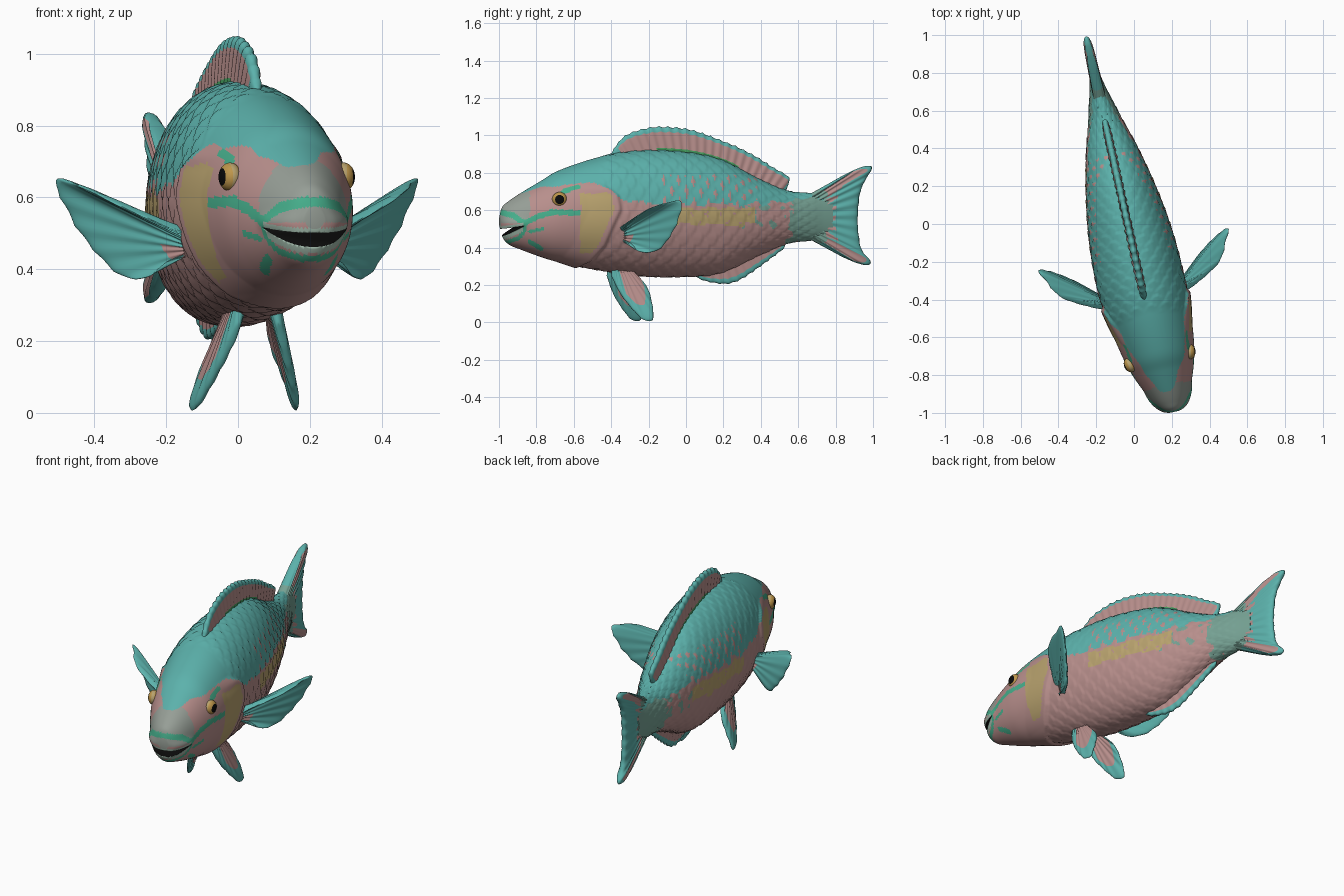
import bpy, bmesh, math
from mathutils import Vector, Matrix, noise

if "Cube" in bpy.data.objects:
    bpy.data.objects.remove(bpy.data.objects["Cube"])

# ---- palette (sRGB -> linear flat colours)
def lin(c):
    c /= 255
    return c / 12.92 if c < .04045 else ((c + .055) / 1.055) ** 2.4
PALETTE = [("teal", 92, 178, 172), ("dusty pink", 184, 143, 140), ("tan", 184, 162, 110),
           ("grey snout", 150, 158, 150), ("sea green", 70, 175, 140), ("leaf green", 70, 160, 95),
           ("pale teal", 118, 162, 148), ("black", 10, 10, 10), ("eye amber", 190, 150, 75),
           ("pale beak", 160, 185, 170)]
TEAL, PINK, TAN, GREY, SEA, LEAF, PALE, BLACK, AMBER, BEAK = range(10)
MATS = []
for n, *rgb in PALETTE:
    m = bpy.data.materials.new(n)
    m.diffuse_color = (*map(lin, rgb), 1)
    m.use_nodes = True
    m.node_tree.nodes["Principled BSDF"].inputs["Base Color"].default_value = m.diffuse_color
    MATS.append(m)

# fish is turned about z; STRETCH converts side-view lengths to true lengths
TURN = Matrix.Translation((-.032, -.007, 0)) @ Matrix.Rotation(math.radians(12.5), 4, 'Z')
STRETCH = Matrix.Translation((0, .007, 0)) @ Matrix.Diagonal((1, 1.024, 1, 1))

def interp(table, x):
    if x <= table[0][0]:
        return table[0][1]
    for (a, p), (b, q) in zip(table, table[1:]):
        if x <= b:
            return p + (q - p) * (x - a) / (b - a)
    return table[-1][1]

def catmull(P, i, t):
    a, b, c, d = (P[min(max(k, 0), len(P) - 1)] for k in (i - 1, i, i + 1, i + 2))
    return .5 * (2 * b + (c - a) * t + (2 * a - 5 * b + 4 * c - d) * t * t + (3 * b - a - 3 * c + d) * t ** 3)

def spline(pts, n):
    P = [Vector(p) for p in pts]
    D = [catmull(P, i, k / 12) for i in range(len(P) - 1) for k in range(12)] + [P[-1]]
    s = [0]
    for a, b in zip(D, D[1:]):
        s.append(s[-1] + (b - a).length)
    table = list(zip(s, D))
    return [interp(table, s[-1] * k / n) for k in range(n + 1)]

def finish(name, bm, matrix, angle=40):
    bmesh.ops.recalc_face_normals(bm, faces=bm.faces)
    me = bpy.data.meshes.new(name)
    bm.to_mesh(me)
    bm.free()
    for m in MATS:
        me.materials.append(m)
    me.transform(matrix)
    ob = bpy.data.objects.new(name, me)
    bpy.context.collection.objects.link(ob)
    bpy.ops.object.select_all(action='DESELECT')
    ob.select_set(True)
    bpy.context.view_layer.objects.active = ob
    bpy.ops.object.shade_smooth_by_angle(angle=math.radians(angle))
    return ob

# ---- body: lofted ellipses (side-view y, top z, bottom z, half width)
STATIONS = [Vector(s) for s in [
    (-1.0, .575, .52, .02), (-.985, .62, .455, .055), (-.95, .65, .415, .088), (-.89, .69, .39, .118),
    (-.78, .755, .35, .163), (-.675, .815, .32, .192), (-.46, .885, .28, .224), (-.25, .917, .25, .23),
    (-.03, .912, .245, .216), (.18, .87, .265, .183), (.39, .765, .36, .135), (.55, .70, .425, .086),
    (.69, .69, .44, .05), (.78, .69, .45, .03)]]
GILL = [(.29, -.62), (.335, -.515), (.415, -.445), (.52, -.40), (.6, -.36), (.68, -.375), (.745, -.47)]
BEND = [(-1, .026), (-.65, .014), (-.3, 0)]    # the head curves slightly sideways

def scale_height(y, theta):
    a, b = y / .08, theta / math.tau * 34
    best = 0
    for j in (math.floor(b), math.floor(b) + 1):
        db = abs(b - j)
        edge = .5 * (j % 2) + .6 * math.sqrt(max(0, 1 - db * db))
        best = max(best, 1 - (edge - a) % 1 - .5 * db)
    return best

def behind_gill(y, z):
    return y - (interp(GILL, z) if z < .745 else -.47)

bm = bmesh.new()
NA, rings = 180, []
params = [(i, k / n) for i in range(len(STATIONS) - 1)
          for n in [max(5, round((STATIONS[i + 1][0] - STATIONS[i][0]) / .008))] for k in range(n)]
for i, t in params + [(len(STATIONS) - 2, 1)]:
    y, top, bot, hw = catmull(STATIONS, i, t)
    zc, hh, ring = (top + bot) / 2, (top - bot) / 2, []
    for k in range(NA):
        th = math.tau * k / NA
        x, z = hw * math.cos(th), zc + hh * math.sin(th)
        nrm = Vector((math.cos(th) / hw, 0, math.sin(th) / hh)).normalized()
        g = behind_gill(y + .21 * abs(x), z)
        # raised gill cover, then overlapping scales behind it
        d = .014 * max(0, 1 + min(g, 0) / .16) * max(0, 1 - max(g, 0) / .02) * max(0, min(1, (.75 - z) / .04))
        if g > 0:
            d += .006 * scale_height(y, th) * min(1, g / .05) * min(1, max(0, (.72 - y) / .1))
        if y < -.86:   # lips
            d += .010 * min(1, (-.86 - y) / .05) * math.exp(-((z - .53) / .025) ** 2)
        ring.append(bm.verts.new(Vector((x, y, z)) + nrm * d))
    rings.append(ring)
for A, B in zip(rings, rings[1:]):
    for k in range(NA):
        bm.faces.new((A[k], A[k - 1], B[k - 1], B[k]))
bm.faces.new(rings[0])
bm.faces.new(rings[-1])
body = finish("body", bm, Matrix())

# ---- mouth: wedge cut out of the snout
APEX, UP, LOW = (-.892, .516), (-1.08, .488), (-1.08, .41)
bm = bmesh.new()
L, R = ([bm.verts.new((x, *p)) for p in (APEX, UP, LOW)] for x in (-.3, .3))
bm.faces.new(L)
bm.faces.new(R)
for k in range(3):
    bm.faces.new((L[k - 1], L[k], R[k], R[k - 1]))
cutter = finish("mouth_cutter", bm, Matrix())
cutter.hide_render = True
mod = body.modifiers.new("mouth", 'BOOLEAN')
mod.operation, mod.solver, mod.object = 'DIFFERENCE', 'EXACT', cutter
bpy.context.view_layer.objects.active = body
bpy.ops.object.modifier_apply(modifier=mod.name)
bpy.data.objects.remove(cutter)

# ---- body colouring rules, in side-view coordinates
STRIPES = [([(-1.0, .59), (-.93, .572), (-.87, .53), (-.80, .565), (-.72, .59), (-.58, .585)], .015),
           ([(-.87, .53), (-.875, .48), (-.90, .45), (-1.0, .415)], .011),
           ([(-.84, .485), (-.77, .50)], .009),
           ([(-.84, .43), (-.78, .395)], .012),
           ([(-.66, .70), (-.58, .725)], .012)]
TOPLINE = [(-1, .64), (-.89, .69), (-.7, .735), (-.5, .745), (-.4, .70), (-.3, .64), (-.1, .63),
           (.3, .63), (.5, .64), (.7, .66)]

def near(path, y, z):
    p, best = Vector((y, z)), 9
    for a, b in zip(path, path[1:]):
        a, b = Vector(a), Vector(b)
        t = max(0, min(1, (p - a).dot(b - a) / (b - a).length_squared))
        best = min(best, (p - a - (b - a) * t).length)
    return best

def body_colour(c, n):
    x, y, z = c
    for end in (UP, LOW):
        d = (Vector(end) - Vector(APEX)).normalized()
        off = (y - APEX[0]) * d.y - (z - APEX[1]) * d.x
        if y < APEX[0] and abs(off) < .001 and abs(n.y * d.y - n.z * d.x) > .99:
            return BLACK
    yr = y + .21 * abs(x)
    if y < -.9 and (near([APEX, (-1.0, .50)], y, z) < .014 or near([APEX, (-1.0, .455)], y, z) < .022):
        return BEAK
    if yr < -.5 and any(near(p, yr, z) < w for p, w in STRIPES):
        return SEA
    zj = z + .02 * noise.noise(c * 9)
    spot = noise.noise(c * 22)
    hs = scale_height(y, math.atan2((z - .58) / .33, x / .22))
    if zj + (.03 * spot if yr > -.3 else 0) > interp(TOPLINE, yr):
        return PINK if z < .79 and -.15 < yr < .38 and hs > .7 else TEAL
    if yr < -.84 and z > .53:
        return GREY
    g = behind_gill(yr, z)
    if -.2 < g < -.025 and .37 < zj < .69 and yr > -.57:
        return TAN
    if -.12 < yr < .37 and .52 < zj + .02 * spot < .61:
        return TAN if hs > .22 else PINK
    if yr > .56 + .08 * spot:
        return PALE
    if yr > .3 and z > .5 and spot > .25:
        return PALE
    return PINK

for f in body.data.polygons:
    f.material_index = body_colour(f.center.copy(), f.normal)
for v in body.data.vertices:
    v.co.x += interp(BEND, v.co.y)
body.data.transform(TURN @ STRETCH)

# ---- fins: two-sided ribbed sheets between a base line and an outer line
def fin(name, base, outer, rays, thick, rule, matrix, scallop=0, mirror=False):
    nu, nv = 16, rays * 6
    B, O = spline(base, nv), spline(outer, nv)
    nrm = sum(((O[k] - B[k]).cross(O[k + 1] - O[k]) for k in range(nv)), Vector()).normalized()
    flip = Matrix.Diagonal((-1, 1, 1, 1)) if mirror else Matrix()
    bm, cols = bmesh.new(), []
    us = [1 - (1 - k / nu) ** 1.5 for k in range(nu + 1)]
    for k in range(nv + 1):
        v = k / nv
        reach = 1 - scallop * abs(math.sin(math.pi * v * rays))
        edge = math.sqrt(max(0, 1 - abs(2 * v - 1) ** 14))
        rib = 1 + .11 * math.cos(math.tau * v * rays)
        pos = [(B[k].lerp(O[k], u * reach), thick * (1 - .3 * u) * rib * edge * math.sqrt(max(0, 1 - u ** 12)))
               for u in us]
        cols.append([bm.verts.new(p + nrm * t) for p, t in pos] +
                    [bm.verts.new(p - nrm * t) for p, t in reversed(pos)])
    for k in range(nv):
        for i in range(2 * nu + 1):
            if i != nu:
                f = bm.faces.new((cols[k][i], cols[k][i + 1], cols[k + 1][i + 1], cols[k + 1][i]))
                j = i if i < nu else 2 * nu - i
                f.material_index = rule((us[j] + us[j + 1]) / 2, (k + .5) / nv)
    bmesh.ops.remove_doubles(bm, verts=bm.verts, dist=1e-5)
    finish(name, bm, matrix @ flip, 70)

def flat(*yz):
    return [(0, y, z) for y, z in yz]

def dorsal_rule(u, v):
    if u > .82 or v < .06 or v > .97:
        return TEAL
    return LEAF if u < .3 and .25 < v < .7 else PINK

def tail_rule(u, v):
    e = min(v, 1 - v)
    if u < .3:
        return PALE
    if u > .9 or e < .09:
        return TEAL
    if e < .2 or u < .42 + .12 * math.cos(v * 60):
        return PINK
    return TEAL

fin("dorsal_fin", flat((-.39, .86), (-.25, .89), (-.03, .885), (.18, .845), (.39, .74), (.53, .69)),
    flat((-.41, .885), (-.37, .955), (-.32, 1.005), (-.24, 1.035), (-.14, 1.05), (.02, 1.035), (.18, .98),
         (.34, .91), (.47, .83), (.55, .78), (.545, .73)), 24, .023, dorsal_rule, TURN @ STRETCH, .05)
fin("anal_fin", flat((.05, .28), (.2, .30), (.35, .37), (.49, .435)),
    flat((.04, .25), (.1, .22), (.2, .203), (.27, .215), (.34, .255), (.45, .335), (.53, .40), (.52, .425)),
    12, .018, lambda u, v: TEAL if u > .68 or v < .08 else PINK, TURN @ STRETCH, .06)
fin("tail_fin", flat((.66, .685), (.67, .565), (.66, .445)),
    flat((.84, .785), (.93, .828), (.992, .838), (.99, .81), (.955, .75), (.93, .68), (.92, .57), (.922, .495),
         (.94, .39), (.99, .325), (.975, .305), (.92, .315), (.84, .348)),
    14, .031, tail_rule, TURN @ STRETCH, .01)

# ---- paired fins and eyes
for side, mirror in (("right", False), ("left", True)):
    fin(side + "_pectoral_fin", [(.18, -.41, .50), (.18, -.38, .44)],
        [(.21, -.405, .505), (.33, -.35, .56), (.44, -.28, .615), (.50, -.17, .65), (.523, -.128, .648),
         (.50, -.13, .59), (.45, -.155, .495), (.364, -.217, .39), (.30, -.30, .375), (.25, -.35, .42),
         (.21, -.385, .44)], 12, .017, lambda u, v: PINK if u < .25 and v > .6 else TEAL, TURN, .02, mirror)
    fin(side + "_pelvic_fin", [(.05, -.41, .29), (.06, -.30, .285)],
        [(.055, -.415, .25), (.095, -.365, .14), (.14, -.275, .025), (.15, -.22, .003), (.14, -.20, .05),
         (.085, -.22, .18), (.065, -.29, .255)], 9, .017,
        lambda u, v: PINK if u < .72 and v > .3 else TEAL, TURN, .02, mirror)
    s = -1 if mirror else 1
    bm = bmesh.new()
    bmesh.ops.create_uvsphere(bm, u_segments=32, v_segments=24, radius=1)
    bmesh.ops.rotate(bm, verts=bm.verts, matrix=Matrix.Rotation(s * math.pi / 2, 3, 'Y'))
    for f in bm.faces:
        r = abs(f.calc_center_median().x)
        f.material_index = BLACK if r > .82 else AMBER if r > .3 else TAN
    finish(side + "_eye", bm, TURN @ Matrix.Translation((.012 + s * .162, -.724, .657))
           @ Matrix.Rotation(-s * .2, 4, 'Z') @ Matrix.Diagonal((.031, .040, .040, 1)))
